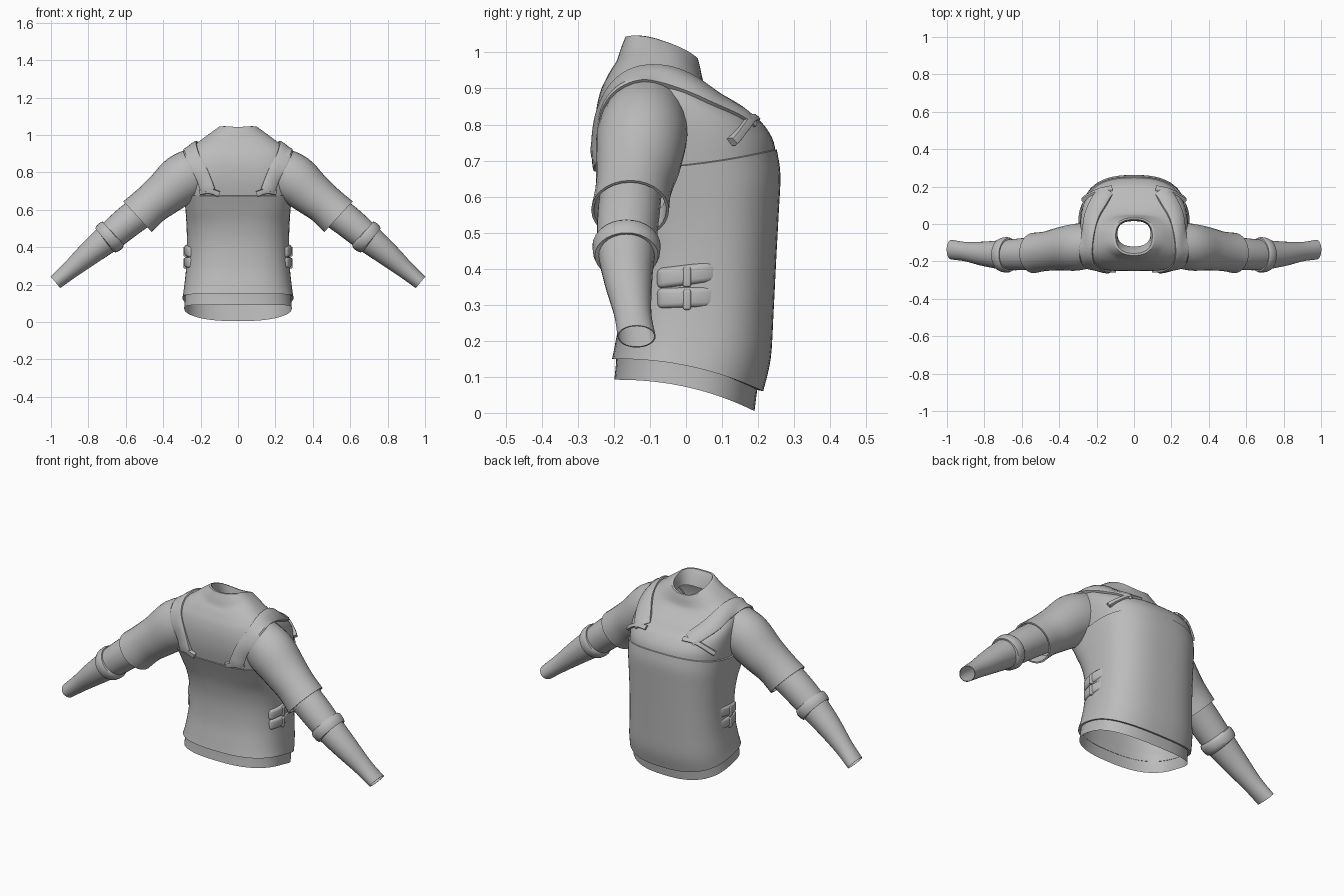
import bpy, bmesh, math
from mathutils import Vector
from mathutils.bvhtree import BVHTree

if "Cube" in bpy.data.objects:
    bpy.data.objects.remove(bpy.data.objects["Cube"])

# One cloth colour
cloth = bpy.data.materials.new("grey_cloth")
cloth.use_nodes = True
GREY = (0.5, 0.5, 0.5, 1)
cloth.diffuse_color = GREY
cloth.node_tree.nodes["Principled BSDF"].inputs["Base Color"].default_value = GREY


def finish(name, bm, mirror=False, angle=40):
    bmesh.ops.recalc_face_normals(bm, faces=bm.faces[:])
    mesh = bpy.data.meshes.new(name)
    bm.to_mesh(mesh)
    bm.free()
    mesh.materials.append(cloth)
    obj = bpy.data.objects.new(name, mesh)
    bpy.context.collection.objects.link(obj)
    bpy.ops.object.select_all(action='DESELECT')
    obj.select_set(True)
    bpy.context.view_layer.objects.active = obj
    bpy.ops.object.shade_smooth_by_angle(angle=math.radians(angle))
    if mirror:
        obj.modifiers.new("mirror", 'MIRROR')
    return obj


def smooth_keys(keys, steps):
    """Catmull-Rom interpolation through rows of numbers."""
    out = []
    for i in range(len(keys) - 1):
        a, b, c, d = (keys[max(i - 1, 0)], keys[i], keys[i + 1],
                      keys[min(i + 2, len(keys) - 1)])
        for k in range(steps):
            t = k / steps
            out.append([0.5 * (2 * q + (r - p) * t + (2 * p - 5 * q + 4 * r - s) * t * t
                               + (3 * q - p - 3 * r + s) * t ** 3)
                        for p, q, r, s in zip(a, b, c, d)])
    return out + [list(keys[-1])]


def loft(name, rings, mirror=False):
    bm = bmesh.new()
    loops = [[bm.verts.new(p) for p in ring] for ring in rings]
    n = len(loops[0])
    for lo, hi in zip(loops, loops[1:]):
        for i in range(n):
            j = (i + 1) % n
            bm.faces.new((lo[i], lo[j], hi[j], hi[i]))
    return finish(name, bm, mirror)


def body_ring(w, y0, y1, z0, z1, corner=2.6, lift=0, slope=2.2, count=56):
    """Rounded loop whose height runs from z0 at y0 to z1 at y1.
    The corner value squares off the -y half."""
    ring = []
    for i in range(count):
        a = math.tau * i / count
        c, s = math.cos(a), math.sin(a)
        square = corner if s < 0 else 2.6
        x = math.copysign(abs(c) ** (2 / square), c)
        y = math.copysign(abs(s) ** (2 / square), s)
        u = (y + 1) / 2
        ring.append((w * x, y0 + (y1 - y0) * u,
                     z0 + (z1 - z0) * u ** slope + lift * x * x))
    return ring


# Vest body, with a folded lip at hem and top
vest_keys = [(.297, -.205, .214, .15, .06, 2.6), (.288, -.195, .235, .2, .15, 2.6),
             (.277, -.178, .243, .3, .28, 2.6), (.273, -.175, .25, .42, .42, 2.7),
             (.276, -.19, .257, .52, .55, 3), (.282, -.215, .262, .6, .66, 3.6),
             (.288, -.243, .252, .675, .73, 4)]
rows = smooth_keys(vest_keys, 4)
rows = ([(.282, -.192, .2, .153, .063, 2.6)] + rows
        + [(.278, -.228, .242, .678, .733, 4)])
vest = loft("vest", [body_ring(*r) for r in rows])

# Shirt tail showing below the vest
tail = smooth_keys([(.282, -.192, .205, .19, .12), (.284, -.194, .197, .14, .06),
                    (.288, -.199, .19, .092, .005)], 3)
loft("shirt_tail", [body_ring(*r) for r in tail])

# Chest, sloping shoulders and standing collar, turned inward at the rim
chest_keys = [(.279, -.235, .25, .655, .715, 4, 0), (.285, -.25, .238, .75, .765, 4, 0),
              (.287, -.25, .195, .83, .82, 3.7, 0), (.28, -.238, .122, .89, .856, 3.2, .01),
              (.25, -.22, .075, .93, .89, 2.8, .02), (.2, -.206, .053, .955, .912, 2.6, .035),
              (.155, -.193, .045, .975, .93, 2.4, .05),
              (.125, -.181, .04, 1.01, .955, 2.4, .04),
              (.108, -.168, .033, 1.043, .982, 2.4, .02)]
rows = smooth_keys(chest_keys, 4)
rows += [(.098, -.157, .024, 1.043, .984, 2.4, .02), (.09, -.135, .018, 1.01, .95, 2.4, .02),
         (.088, -.12, .015, .96, .92, 2.4, .02)]
chest = loft("shirt_chest", [body_ring(*r, slope=1) for r in rows])


def arm_rings(keys, count=28):
    """Oval loops square to a path; rows are x, y, z, radius in y, radius across."""
    rings = []
    for i, (x, y, z, ry, rp) in enumerate(keys):
        a, b = keys[max(i - 1, 0)], keys[min(i + 1, len(keys) - 1)]
        across = Vector((a[2] - b[2], 0, b[0] - a[0])).normalized()
        rings.append([Vector((x, y, z)) + Vector((0, ry * math.cos(t), 0))
                      + across * rp * math.sin(t)
                      for t in (math.tau * k / count for k in range(count))])
    return rings


def shrink(ring, factor):
    mid = sum(ring, Vector()) / len(ring)
    return [mid + (p - mid) * factor for p in ring]


# Short outer sleeve with open, folded end
sleeve_keys = [(.22, -.115, .805, .118, .13), (.3, -.123, .763, .126, .134),
               (.39, -.132, .688, .117, .118), (.47, -.145, .624, .106, .108),
               (.537, -.155, .563, .108, .112)]
rings = arm_rings(smooth_keys(sleeve_keys, 4))
rings += [shrink(rings[-1], .93), shrink(rings[-4], .88)]
sleeve = loft("outer_sleeve", rings, mirror=True)

# Long inner sleeve narrowing to an open wrist
inner_keys = [(.46, -.15, .632, .085, .088), (.58, -.16, .543, .086, .086),
              (.69, -.165, .452, .08, .078), (.8, -.16, .362, .066, .064),
              (.9, -.148, .276, .052, .048), (.976, -.137, .212, .053, .04)]
rings = arm_rings(smooth_keys(inner_keys, 4))
loft("inner_sleeve", rings + [shrink(rings[-1], .93)], mirror=True)

# Rolled band below the elbow
band_keys = [(.664, -.165, .474, .078, .076), (.667, -.165, .471, .09, .086),
             (.677, -.165, .463, .095, .092), (.698, -.165, .446, .093, .09),
             (.709, -.165, .436, .088, .084), (.712, -.165, .434, .072, .07)]
loft("elbow_band", arm_rings(band_keys), mirror=True)


def surface_of(*parts):
    verts, faces = [], []
    for part in parts:
        base = len(verts)
        verts += [v.co.copy() for v in part.data.vertices]
        faces += [[base + i for i in p.vertices] for p in part.data.polygons]
    return BVHTree.FromPolygons(verts, faces)


surface = surface_of(vest, chest, sleeve)
sleeve_skin, body_skin = surface_of(sleeve), surface_of(vest, chest)


def trim_hidden(obj, skin):
    """Remove faces buried well inside another part's skin."""
    def buried(v):
        p = Vector((abs(v.co.x), v.co.y, v.co.z))
        near, normal, _, _ = skin.find_nearest(p)
        return (p - near).dot(normal) < -.012
    bm = bmesh.new()
    bm.from_mesh(obj.data)
    hidden = {v for v in bm.verts if buried(v)}
    bmesh.ops.delete(bm, geom=[f for f in bm.faces if hidden.issuperset(f.verts)],
                     context='FACES')
    bm.to_mesh(obj.data)
    bm.free()


trim_hidden(chest, sleeve_skin)
trim_hidden(sleeve, body_skin)

CORE = Vector((.1, -.08, .7))
# Strap cross-section: position across the width, height above the cloth
SECTION = ((-.5, -.5), (-.5, .6), (-.38, 1), (0, 1.1), (.38, 1), (.5, .6), (.5, -.5))


def strap(name, path, width, height):
    """Raised strip laid on the surface along a path, with a rounded section."""
    pts = [Vector(p) for p in smooth_keys(path, 6)]
    rays, reach = [], []
    for i, p in enumerate(pts):
        along = pts[min(i + 1, len(pts) - 1)] - pts[max(i - 1, 0)]
        side = along.cross(p - CORE).normalized()
        rays.append([(p + side * f * width - CORE).normalized() for f, _ in SECTION])
        reach.append([(surface.ray_cast(CORE + r, -r)[0] - CORE).length for r in rays[-1]])
    bm = bmesh.new()
    loops = []
    for i, row in enumerate(rays):
        # average the reach along the strap so that it bridges seams
        near = reach[max(i - 3, 0):i + 4]
        loops.append([bm.verts.new(CORE + r * (sum(n[k] for n in near) / len(near)
                                               + height * SECTION[k][1]))
                      for k, r in enumerate(row)])
    for a, b in zip(loops, loops[1:]):
        for k in range(len(a) - 1):
            bm.faces.new((a[k], a[k + 1], b[k + 1], b[k]))
    bm.faces.new(loops[0])
    bm.faces.new(loops[-1][::-1])
    return finish(name, bm, mirror=True)


# Shoulder straps and the bars they hook on to
strap("shoulder_strap", [(.16, -.25, .7), (.2, -.255, .8), (.25, -.24, .89),
                         (.265, -.19, .935), (.26, -.12, .95), (.237, -.04, .92),
                         (.205, .04, .865), (.175, .1, .835), (.145, .16, .81)], .08, .016)
strap("front_strap_bar", [(.1, -.24, .685), (.155, -.245, .7), (.21, -.245, .69)], .03, .018)
strap("rear_strap_bar", [(.115, .17, .81), (.18, .15, .8), (.25, .1, .745)], .022, .013)


def block(name, centre, size, tilt, bevel):
    bm = bmesh.new()
    bmesh.ops.create_cube(bm, size=1)
    for v in bm.verts:
        v.co = Vector(a * b for a, b in zip(v.co, size))
    bmesh.ops.bevel(bm, geom=bm.edges[:], offset=bevel, segments=3,
                    profile=.5, affect='EDGES')
    bmesh.ops.subdivide_edges(bm, edges=[e for e in bm.edges if e.calc_length() > .1],
                              cuts=5, use_grid_fill=True)
    for v in bm.verts:
        # wrap round the waist and lift towards the rear
        v.co.x -= 3 * v.co.y ** 2
        v.co.z += v.co.y * tilt
        v.co += Vector(centre)
    return finish(name, bm, mirror=True)


# Two side pouches, each with a clasp
for label, z, tilt in (("upper", .383, .12), ("lower", .32, .03)):
    block(label + "_pouch", (.264, .005, z), (.046, .17, .056), tilt, .014)
    block(label + "_clasp", (.269, .003, z - .006), (.044, .022, .056), 0, .006)
